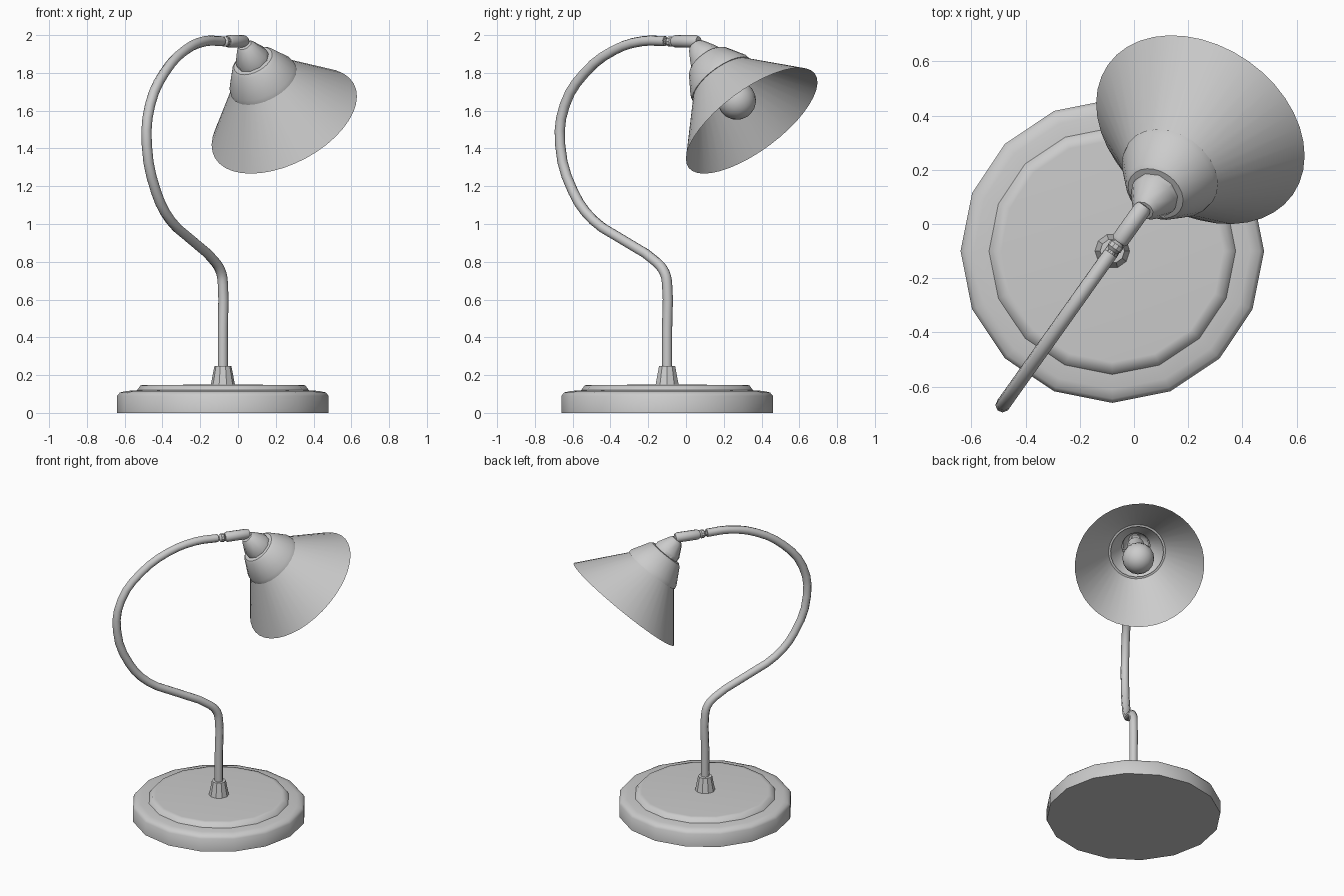
import bpy, bmesh, math
from mathutils import Vector

if "Cube" in bpy.data.objects:
    bpy.data.objects.remove(bpy.data.objects["Cube"])

STEM = Vector((-0.08, -0.10, 0))
ARM_DIR = Vector((0.58, 0.815, 0)).normalized()
RIM = Vector((0.245, 0.348, 1.547))
AXIS = Vector((0.386, 0.55, -0.74)).normalized()
UP = Vector((0, 0, 1))


def lathe(name, profile, sides, origin, axis=UP, start=0.0, sharp=35):
    """Revolve (radius, distance along axis) points about an axis."""
    rot = axis.to_track_quat('Z', 'Y')
    bm = bmesh.new()
    rings = []
    for r, t in profile:
        if r == 0:
            ring = [bm.verts.new(origin + rot @ Vector((0, 0, t)))] * sides
        else:
            ring = []
            for i in range(sides):
                a = start + 2 * math.pi * i / sides
                ring.append(bm.verts.new(origin + rot @ Vector((r * math.cos(a), r * math.sin(a), t))))
        rings.append(ring)
    for a, b in zip(rings, rings[1:]):
        for i in range(sides):
            j = (i + 1) % sides
            bm.faces.new(list(dict.fromkeys((a[i], a[j], b[j], b[i]))))
    bmesh.ops.recalc_face_normals(bm, faces=bm.faces)
    mesh = bpy.data.meshes.new(name)
    bm.to_mesh(mesh)
    bm.free()
    ob = bpy.data.objects.new(name, mesh)
    bpy.context.collection.objects.link(ob)
    bpy.ops.object.select_all(action='DESELECT')
    ob.select_set(True)
    bpy.context.view_layer.objects.active = ob
    bpy.ops.object.shade_smooth_by_angle(angle=math.radians(sharp))
    return ob


def arm_point(s, z):
    return STEM + ARM_DIR * s + UP * z


# Stepped round base and stem socket
lathe("base", [(0, 0), (0.56, 0), (0.56, 0.09), (0.545, 0.108), (0.51, 0.116), (0.455, 0.12),
               (0.436, 0.146), (0.41, 0.148), (0, 0.15)], 16, STEM, start=math.pi / 2, sharp=50)
lathe("stem_socket", [(0.066, 0.14), (0.06, 0.17), (0.045, 0.248), (0, 0.25)], 10, STEM)

# Bent gooseneck arm
path = [(0, 0.2), (0, 0.45), (0, 0.68), (-0.015, 0.74), (-0.065, 0.795), (-0.29, 0.917), (-0.48, 1.02),
        (-0.61, 1.17), (-0.695, 1.42), (-0.665, 1.63), (-0.535, 1.80), (-0.345, 1.92),
        (-0.16, 1.968), (-0.01, 1.968)]
curve = bpy.data.curves.new("arm", 'CURVE')
curve.dimensions = '3D'
curve.bevel_depth = 0.027
curve.bevel_resolution = 2
curve.resolution_u = 3
curve.use_fill_caps = True
spline = curve.splines.new('BEZIER')
spline.bezier_points.add(len(path) - 1)
for p, (s, z) in zip(spline.bezier_points, path):
    p.co = arm_point(s, z)
    p.handle_left_type = p.handle_right_type = 'AUTO'
bpy.context.collection.objects.link(bpy.data.objects.new("arm", curve))

# Hinge knuckle and end sleeve
lathe("hinge", [(0.016, -0.02), (0.016, 0.0), (0.028, 0.012), (0.028, 0.03), (0.016, 0.04), (0.016, 0.06)],
      10, arm_point(0, 1.966), ARM_DIR)
lathe("arm_sleeve", [(0, 0.04), (0.026, 0.04), (0.033, 0.052), (0.033, 0.19), (0.026, 0.205), (0, 0.207)],
      12, arm_point(0, 1.967), ARM_DIR)

# Lamp head: cap, collar, open shade, bulb holder and bulb share one tilted axis
lathe("shade_cap", [(0, -0.545), (0.038, -0.542), (0.052, -0.525), (0.09, -0.455), (0.09, -0.41)],
      10, RIM, AXIS)
lathe("shade_collar", [(0.08, -0.43), (0.11, -0.428), (0.125, -0.415), (0.185, -0.31), (0.19, -0.285),
                       (0.17, -0.285)], 24, RIM, AXIS)
lathe("shade", [(0.09, -0.40), (0.175, -0.295), (0.417, 0)], 40, RIM, AXIS)
lathe("bulb_holder", [(0, -0.42), (0.055, -0.42), (0.055, -0.22), (0, -0.22)], 12, RIM, AXIS)
bulb = [(0.103 * math.sin(math.pi * i / 10), -0.145 - 0.103 * math.cos(math.pi * i / 10)) for i in range(1, 10)]
lathe("bulb", [(0, -0.248)] + bulb + [(0, -0.042)], 16, RIM, AXIS)
